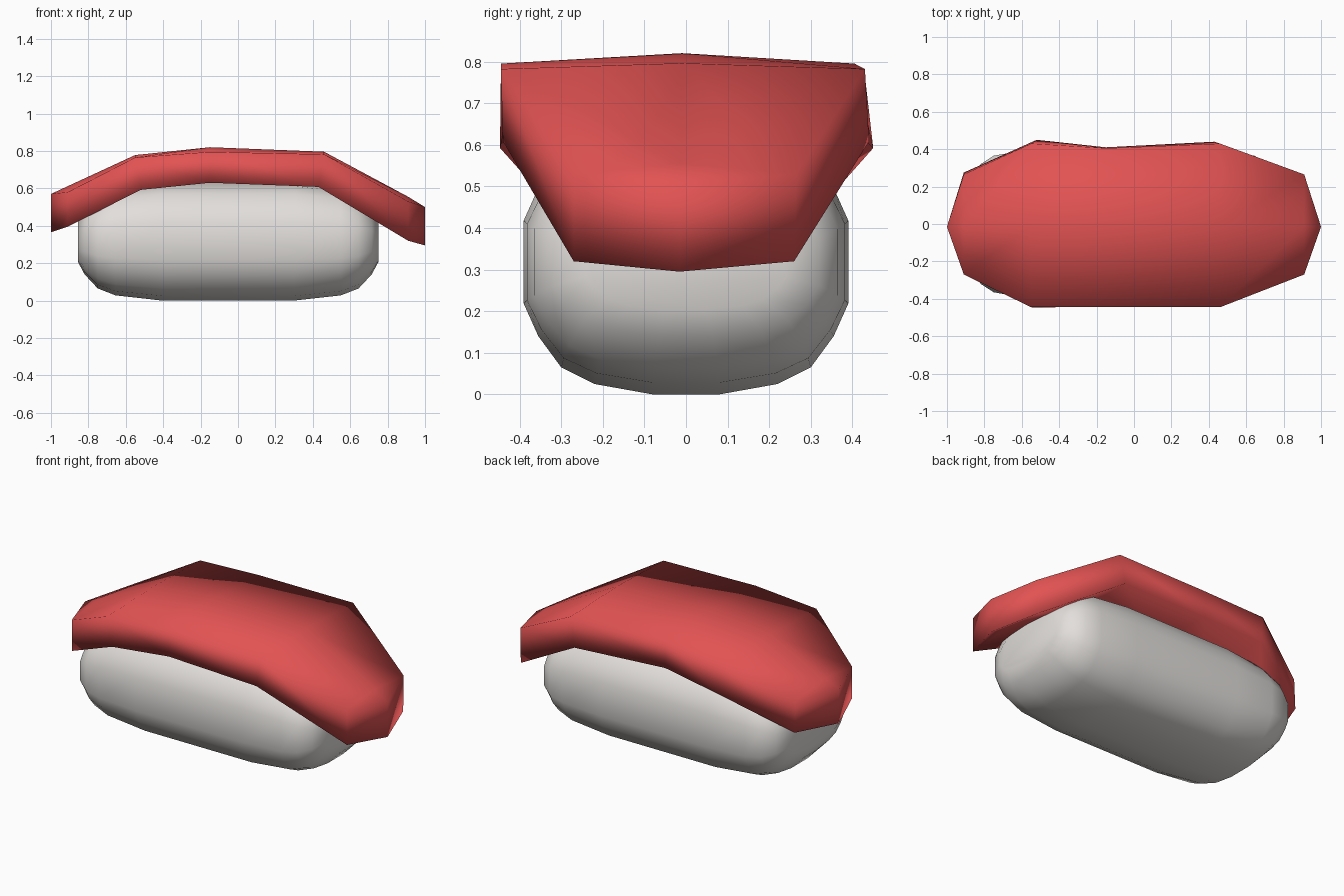
import bpy, bmesh

if "Cube" in bpy.data.objects:
    bpy.data.objects.remove(bpy.data.objects["Cube"])


def material(name, rgb):
    m = bpy.data.materials.new(name)
    m.diffuse_color = (*rgb, 1)
    m.use_nodes = True
    m.node_tree.nodes["Principled BSDF"].inputs["Base Color"].default_value = m.diffuse_color
    return m


def finish(bm, name, mat):
    """Turn a bmesh into a smooth shaded object."""
    bmesh.ops.recalc_face_normals(bm, faces=bm.faces)
    for f in bm.faces:
        f.smooth = True
    me = bpy.data.meshes.new(name)
    bm.to_mesh(me)
    bm.free()
    me.materials.append(mat)
    ob = bpy.data.objects.new(name, me)
    bpy.context.collection.objects.link(ob)
    return ob


# Rice block: rounded cross-section lofted along x, tapering at both ends
quarter = [(.08, .318), (.22, .293), (.30, .253), (.355, .178), (.39, .10)]
half = quarter + [(y, -z) for y, z in reversed(quarter)]
section = half + [(-y, z) for y, z in reversed(half)]
# (distance in from the end, y inset, z inset)
taper = [(0, .15, .205), (.035, .07, .14), (.105, .025, .065), (.20, .008, .028), (.45, 0, 0)]
x0, x1, zc = -.855, .75, .318
stations = [(x0 + d, a, b) for d, a, b in taper]
stations += [(x1 - d, a, b) for d, a, b in reversed(taper)]
bm = bmesh.new()
rings = [[bm.verts.new((x, y * (1 - a / .39), zc + z * (1 - b / .318))) for y, z in section]
         for x, a, b in stations]
n = len(section)
for r, s in zip(rings, rings[1:]):
    for i in range(n):
        bm.faces.new((r[i], r[(i + 1) % n], s[(i + 1) % n], s[i]))
bm.faces.new(rings[0])
bm.faces.new(rings[-1])
finish(bm, "rice_block", material("warm white", (.76, .735, .71)))

# Fish slice: draped slab, three rows per layer plus a tip at each end
# (x, front y, back y, rim z, centre z)
top = [(-.91, -.27, .265, .58, .612), (-.55, -.445, .43, .765, .778), (-.15, -.445, .405, .795, .82),
       (.46, -.445, .43, .782, .796), (.91, -.27, .265, .53, .555)]
bottom = [(-.91, -.27, .275, .395, .41), (-.52, -.447, .45, .592, .605), (-.15, -.44, .41, .63, .64),
          (.43, -.44, .44, .608, .62), (.91, -.27, .26, .32, .34)]
bm = bmesh.new()


def layer(rows, z_left, z_right):
    """Build one skin of the slab and return its outline."""
    v = [[bm.verts.new((x, f, zr)), bm.verts.new((x, -.01, zm)), bm.verts.new((x, b, zr))]
         for x, f, b, zr, zm in rows]
    for r, s in zip(v, v[1:]):
        for i in range(2):
            bm.faces.new((r[i], s[i], s[i + 1], r[i + 1]))
    left = bm.verts.new((-1, -.015, z_left))
    right = bm.verts.new((1, -.015, z_right))
    for tip, row in ((left, v[0]), (right, v[-1])):
        for i in range(2):
            bm.faces.new((tip, row[i], row[i + 1]))
    return [left] + [r[0] for r in v] + [right] + [r[2] for r in reversed(v)]


upper = layer(top, .57, .50)
lower = layer(bottom, .365, .295)
for i in range(len(upper)):
    j = (i + 1) % len(upper)
    bm.faces.new((upper[i], upper[j], lower[j], lower[i]))
finish(bm, "fish_slice", material("salmon red", (.76, .085, .085)))
